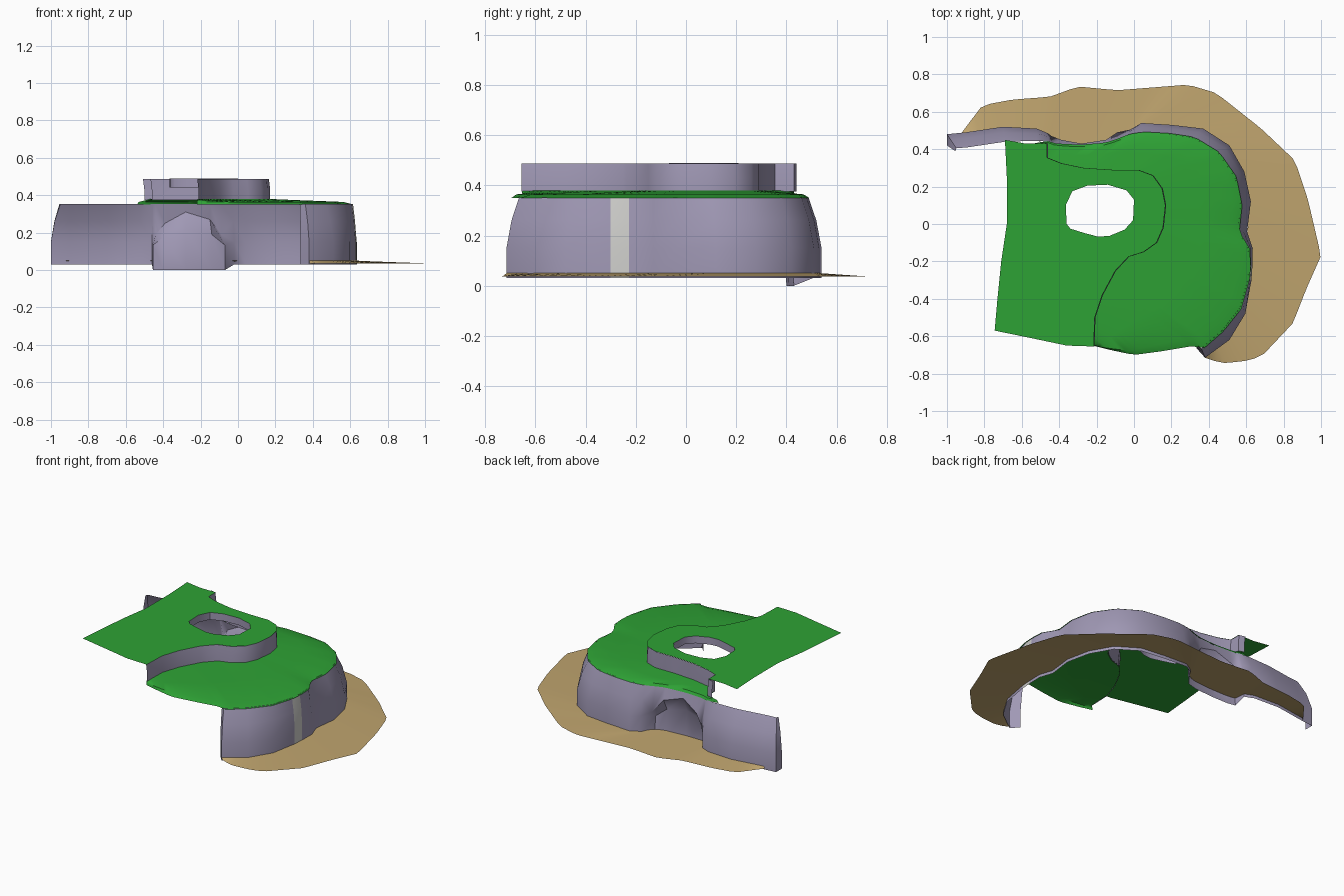
import bpy, bmesh, math
from mathutils import Vector

if "Cube" in bpy.data.objects:
    bpy.data.objects.remove(bpy.data.objects["Cube"])


def material(name, rgb):
    m = bpy.data.materials.new(name)
    m.diffuse_color = (*rgb, 1)
    m.use_nodes = True
    m.node_tree.nodes["Principled BSDF"].inputs["Base Color"].default_value = m.diffuse_color
    return m


GRASS = material("grass green", (0.027, 0.36, 0.035))
ROCK = material("lavender rock", (0.35, 0.315, 0.46))
SAND = material("sand", (0.52, 0.37, 0.155))
PALE = material("pale grey stone", (0.62, 0.62, 0.60))


def finish(name, bm, mats, angle=40):
    me = bpy.data.meshes.new(name)
    bm.to_mesh(me)
    bm.free()
    ob = bpy.data.objects.new(name, me)
    bpy.context.collection.objects.link(ob)
    for m in mats:
        me.materials.append(m)
    bpy.ops.object.select_all(action='DESELECT')
    ob.select_set(True)
    bpy.context.view_layer.objects.active = ob
    bpy.ops.object.shade_smooth_by_angle(angle=math.radians(angle))
    return ob


def loft(name, rows, mats, flip=False, closed=False, rule=None):
    """Skin a sheet through rows of 3D points."""
    bm = bmesh.new()
    vs = [[bm.verts.new(p) for p in r] for r in rows]
    n = len(rows[0])
    for a, b in zip(vs, vs[1:]):
        for i in range(n if closed else n - 1):
            j = (i + 1) % n
            q = [a[i], a[j], b[j], b[i]]
            f = bm.faces.new(q[::-1] if flip else q)
            if rule and rule(f.calc_center_median()):
                f.material_index = 1
    return finish(name, bm, mats)


def resample(pts, n):
    """Evenly spaced points along a 2D path."""
    p = [Vector(q) for q in pts]
    d = [0]
    for a, b in zip(p, p[1:]):
        d.append(d[-1] + (b - a).length)
    out, k = [], 0
    for i in range(n):
        s = d[-1] * i / (n - 1)
        while k < len(p) - 2 and d[k + 1] < s:
            k += 1
        out.append(p[k].lerp(p[k + 1], (s - d[k]) / (d[k + 1] - d[k])))
    return out


# Main cliff columns: bottom x, y, top x, y, alcove arch height (0 = plain wall)
columns = [
    (-1.0, .42, -.955, .39, 0), (-1.0, .48, -.95, .405, 0), (-.90, .49, -.89, .41, 0),
    (-.70, .52, -.69, .44, 0), (-.52, .51, -.52, .445, 0), (-.46, .485, -.455, .44, 0),
    (-.455, .41, -.44, .43, .19), (-.40, .40, -.39, .425, .25), (-.28, .40, -.28, .42, .31),
    (-.14, .41, -.15, .43, .27), (-.07, .43, -.09, .45, .19), (-.02, .505, -.03, .475, 0),
    (.04, .54, .05, .488, 0), (.20, .53, .19, .48, 0), (.37, .51, .32, .46, 0),
    (.51, .42, .45, .38, 0), (.59, .28, .54, .25, 0), (.625, .12, .57, .10, 0),
    (.605, -.04, .555, -.04, 0), (.635, -.13, .61, -.13, 0), (.633, -.228, .615, -.228, 0),
    (.628, -.30, .608, -.30, 0), (.595, -.48, .565, -.45, 0), (.51, -.62, .47, -.57, 0),
    (.38, -.715, .36, -.665, 0), (.335, -.665, .33, -.64, 0)]
rings = [[], [], [], []]
for bx, by, tx, ty, arch in columns:
    b, t = Vector((bx, by, 0)), Vector((tx, ty, 0))
    if arch:
        lip = ty + .05 * min(1, (.35 - arch) / .2)
        col = [(bx, by, 0), (bx, by - .01, arch * .7), (tx, lip, arch), (tx, ty, .352)]
    else:
        m = t.lerp(b, .6)
        col = [(bx, by, .03), (bx, by, .15), (m.x, m.y, .26), (tx, ty, .352)]
    for r, p in zip(rings, col):
        r.append(p)
loft("cliff_wall", rings, [ROCK, PALE], flip=True,
     rule=lambda c: -.295 < c.y < -.232 and c.x > .5)

# Beach around the foot of the cliff
shore = [(-.92, .49), (-.81, .635), (-.65, .665), (-.45, .68), (-.30, .735), (-.09, .715),
         (.10, .73), (.29, .745), (.44, .70), (.68, .51), (.86, .34), (.93, .13),
         (1.0, -.17), (.92, -.35), (.85, -.53), (.68, -.71), (.58, -.735), (.46, -.745), (.38, -.71)]
inner = resample([(-.92, .485)] + [c[:2] for c in columns[2:-1]], 64)
outer = resample(shore, 64)
loft("beach", [[(p.x, p.y, .05) for p in inner], [(p.x, p.y, .036) for p in outer]], [SAND])

# Step between the two grass levels
step = [(-.465, .43), (-.465, .355), (-.39, .325), (-.27, .30), (-.12, .29), (.02, .29),
        (.10, .26), (.15, .19), (.168, .10), (.155, -.02), (.12, -.10), (.05, -.15),
        (-.03, -.175), (-.10, -.25), (-.17, -.38), (-.21, -.50), (-.215, -.655)]
wall_path = [(-.505, .44)] + step
loft("upper_step_wall", [[(x + .004, y, .375) for x, y in wall_path],
                         [(x + .004, y, .43) for x, y in wall_path],
                         [(x - .003, y, .487) for x, y in wall_path]], [ROCK], flip=True)

# Lower grass, sloping gently from the step to the cliff edge
edge = [(-.54, .43)] + [(x * 1.015, y * 1.01) for _, _, x, y, _ in columns[5:-1]] + \
       [(.33, -.65), (.15, -.68), (0, -.70), (-.12, -.675), (-.22, -.65)]
a, b = resample(step, 70), resample(edge, 70)
rows = []
for t, z in ((0, .380), (.45, .372), (.88, .364), (1, .349)):
    rows.append([(*p.lerp(q, t), z) for p, q in zip(a, b)])
loft("lower_grass", rows, [GRASS])

# Upper grass with an opening
hole = [(-.36, .0), (-.365, .10), (-.33, .175), (-.25, .205), (-.14, .21), (-.04, .18),
        (0, .13), (-.005, .02), (-.05, -.03), (-.13, -.063), (-.19, -.068), (-.26, -.05), (-.34, -.025)]
outline = step[::-1] + [(-.58, .43), (-.69, .45), (-.68, .25), (-.68, .0), (-.71, -.20),
                        (-.73, -.40), (-.745, -.57), (-.55, -.61), (-.36, -.65)]
bm = bmesh.new()
edges = []
for loop in (outline, hole):
    vs = [bm.verts.new((x, y, .488)) for x, y in loop]
    edges += [bm.edges.new((vs[i - 1], vs[i])) for i in range(len(vs))]
bmesh.ops.triangle_fill(bm, use_beauty=True, edges=edges, normal=(0, 0, 1))
for f in bm.faces:
    f.normal_update()
    if f.normal.z < 0:
        f.normal_flip()
finish("upper_grass", bm, [GRASS])

# Short rock lining inside the opening
loft("opening_rim", [[(x, y, .44) for x, y in hole], [(x, y, .488) for x, y in hole]],
     [ROCK], closed=True)
